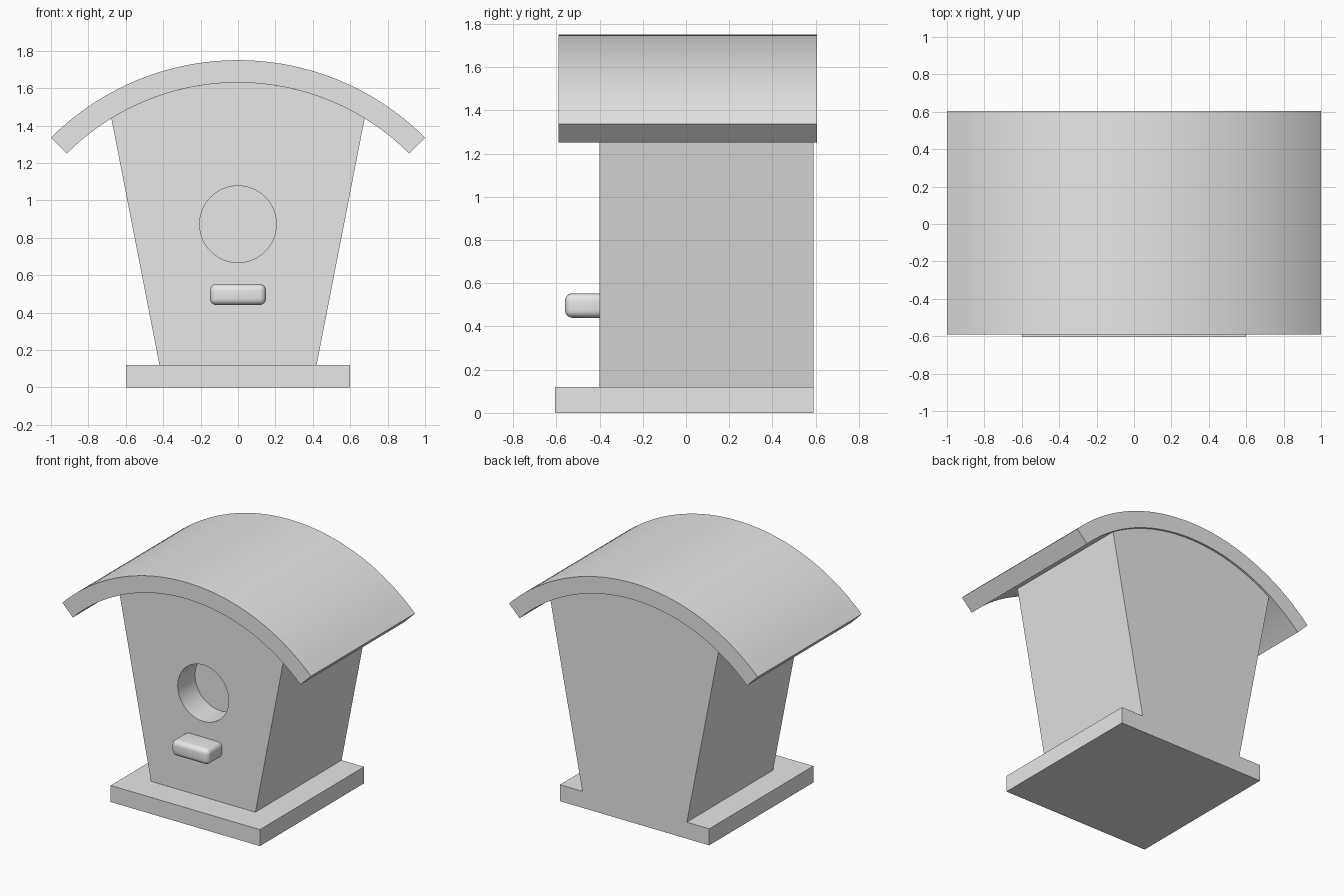
import bpy, bmesh, math

cube = bpy.data.objects.get("Cube")
if cube:
    bpy.data.objects.remove(cube, do_unlink=True)

grey = bpy.data.materials.new("plain grey")
grey.use_nodes = True
grey.diffuse_color = (0.8, 0.8, 0.8, 1)
grey.node_tree.nodes["Principled BSDF"].inputs["Base Color"].default_value = grey.diffuse_color

ROOF_CENTRE, ROOF_OUTER, ROOF_INNER = 0.336, 1.414, 1.294


def arc(radius, half_angle, steps):
    """Points of the roof curve from left to right, in x and z."""
    angles = [half_angle * (1 - 2 * i / steps) for i in range(steps + 1)]
    return [(radius * math.sin(a), ROOF_CENTRE + radius * math.cos(a)) for a in angles]


def extrude_profile(name, profile, y0, y1):
    """Solid made by pushing an x-z profile along y."""
    bm = bmesh.new()
    face = bm.faces.new([bm.verts.new((x, y0, z)) for x, z in profile])
    moved = bmesh.ops.extrude_face_region(bm, geom=[face], use_keep_orig=True)["geom"]
    verts = [v for v in moved if isinstance(v, bmesh.types.BMVert)]
    bmesh.ops.translate(bm, verts=verts, vec=(0, y1 - y0, 0))
    bmesh.ops.recalc_face_normals(bm, faces=bm.faces)
    mesh = bpy.data.meshes.new(name)
    bm.to_mesh(mesh)
    bm.free()
    mesh.materials.append(grey)
    obj = bpy.data.objects.new(name, mesh)
    bpy.context.collection.objects.link(obj)
    return obj


def select(obj):
    bpy.ops.object.select_all(action='DESELECT')
    obj.select_set(True)
    bpy.context.view_layer.objects.active = obj


def smooth(obj):
    select(obj)
    bpy.ops.object.shade_smooth_by_angle(angle=math.radians(35))


def rectangle(half_width, z0, z1):
    return [(-half_width, z0), (half_width, z0), (half_width, z1), (-half_width, z1)]


# Floor board
extrude_profile("base", rectangle(0.6, 0, 0.12), -0.605, 0.59)

# Curved roof
roof = extrude_profile(
    "roof",
    arc(ROOF_OUTER, math.pi / 4, 40) + arc(ROOF_INNER, math.pi / 4, 40)[::-1],
    -0.59, 0.605)
smooth(roof)

# Flared house body, its top following the roof
top = arc(ROOF_INNER, math.asin(0.677 / ROOF_INNER), 30)
body = extrude_profile("house_body", [(-0.42, 0.12), (0.42, 0.12)] + top, -0.4, 0.59)

# Round entrance sunk into the front
bpy.ops.mesh.primitive_cylinder_add(
    vertices=64, radius=0.205, depth=0.4, location=(0, -0.4, 0.873),
    rotation=(math.pi / 2, 0, 0))
cutter = bpy.context.object
cutter.name = "entrance_cutter"
cutter.hide_render = True
cutter.data.materials.append(grey)
cut = body.modifiers.new("entrance", 'BOOLEAN')
cut.operation = 'DIFFERENCE'
cut.solver = 'EXACT'
cut.object = cutter
select(body)
bpy.ops.object.modifier_apply(modifier=cut.name)
bpy.data.objects.remove(cutter, do_unlink=True)
smooth(body)

# Rounded perch
perch = extrude_profile("perch", rectangle(0.15, 0.44, 0.553), -0.56, -0.36)
bevel = perch.modifiers.new("rounding", 'BEVEL')
bevel.width = 0.035
bevel.segments = 5
select(perch)
bpy.ops.object.modifier_apply(modifier=bevel.name)
smooth(perch)
